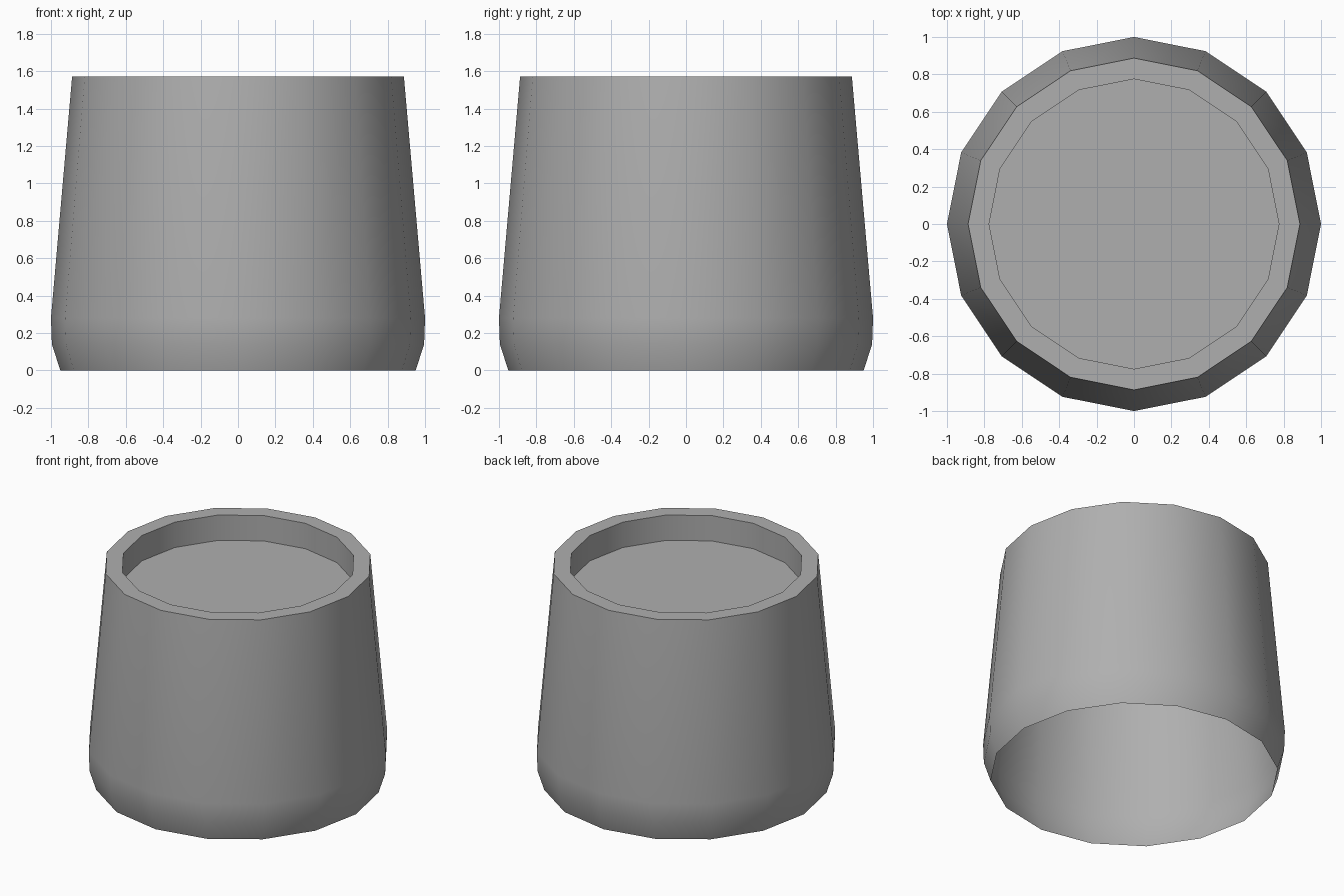
import bpy
import bmesh
from math import cos, sin, pi, radians

if "Cube" in bpy.data.objects:
    bpy.data.objects.remove(bpy.data.objects["Cube"])

SIDES = 16

# Outer wall, rim, recess wall (radius, height); open underneath
profile = [(0.95, 0.0), (0.995, 0.14), (1.0, 0.28), (0.887, 1.57),
           (0.775, 1.57), (0.775, 1.385)]

bm = bmesh.new()
rings = [[bm.verts.new((r * cos(2 * pi * i / SIDES), r * sin(2 * pi * i / SIDES), z))
          for i in range(SIDES)] for r, z in profile]
for low, high in zip(rings, rings[1:]):
    for i in range(SIDES):
        j = (i + 1) % SIDES
        bm.faces.new((low[i], low[j], high[j], high[i]))

# Flat floor of the recess
bm.faces.new(rings[-1])

mesh = bpy.data.meshes.new("cup_body")
bm.to_mesh(mesh)
bm.free()
cup = bpy.data.objects.new("cup_body", mesh)
bpy.context.collection.objects.link(cup)

# Dark grey finish
grey = bpy.data.materials.new("dark_grey")
grey.diffuse_color = (0.43, 0.43, 0.43, 1.0)
grey.use_nodes = True
grey.node_tree.nodes["Principled BSDF"].inputs["Base Color"].default_value = grey.diffuse_color
mesh.materials.append(grey)

# Smooth walls, crisp rim and recess edges
bpy.context.view_layer.objects.active = cup
cup.select_set(True)
bpy.ops.object.shade_smooth_by_angle(angle=radians(30))
